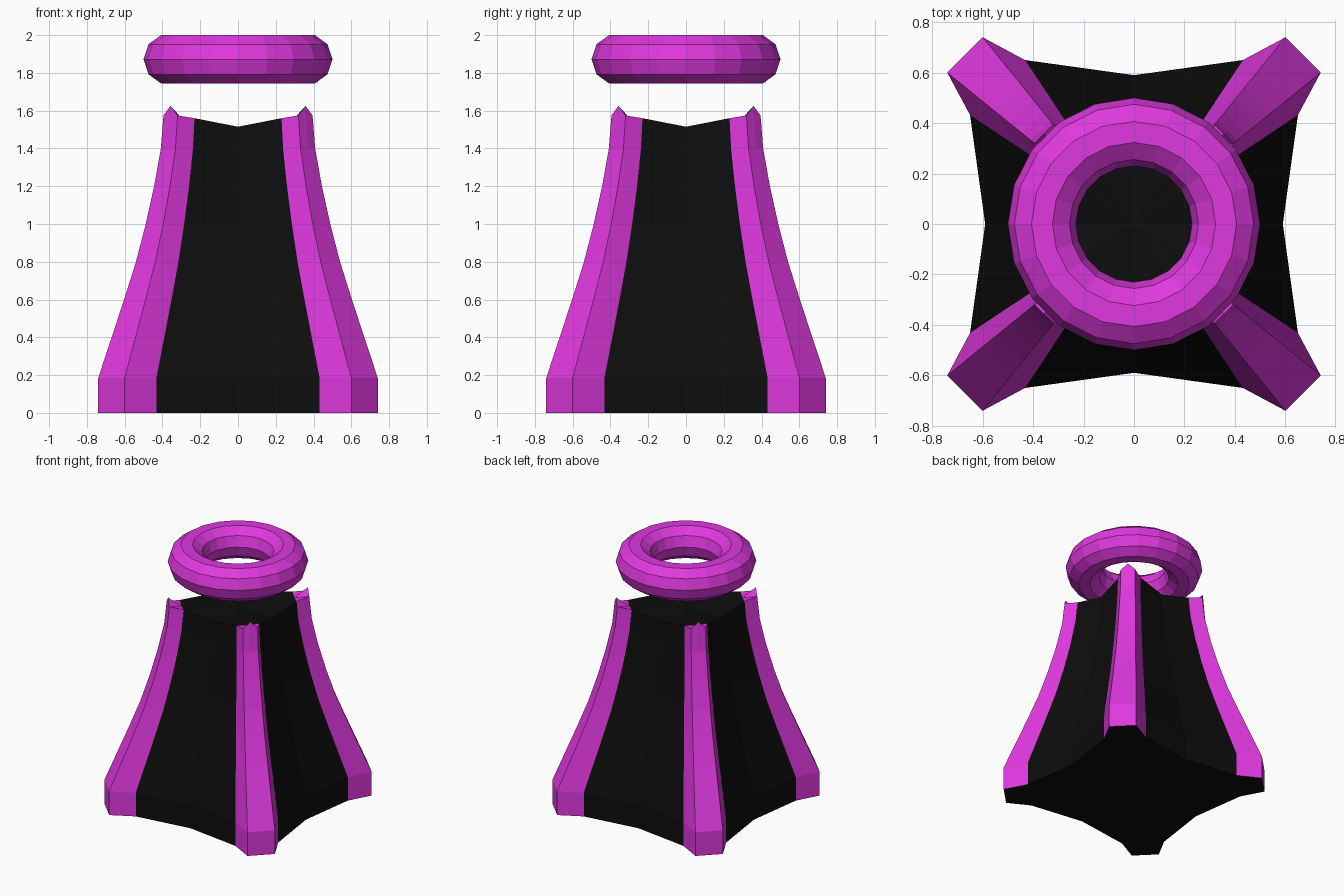
import bpy, bmesh, math
from mathutils import Vector, Matrix

if "Cube" in bpy.data.objects:
    bpy.data.objects.remove(bpy.data.objects["Cube"])


def make_material(name, color):
    m = bpy.data.materials.new(name)
    m.diffuse_color = (*color, 1)
    m.use_nodes = True
    m.node_tree.nodes["Principled BSDF"].inputs["Base Color"].default_value = m.diffuse_color
    return m


black = make_material("black", (0.004, 0.004, 0.004))
magenta = make_material("magenta", (0.74, 0.04, 0.74))


def make_object(name, bm, mats):
    bmesh.ops.recalc_face_normals(bm, faces=bm.faces)
    me = bpy.data.meshes.new(name)
    bm.to_mesh(me)
    bm.free()
    for m in mats:
        me.materials.append(m)
    ob = bpy.data.objects.new(name, me)
    bpy.context.collection.objects.link(ob)
    return ob


# One quarter of the base outline: side middle, then the corner rib
quarter = [(0.59, 0), (0.65, 0.432), (0.74, 0.60), (0.67, 0.67), (0.60, 0.74), (0.432, 0.65)]
N = len(quarter)
outline = []
for k in range(4):
    rot = Matrix.Rotation(k * math.pi / 2, 2)
    outline += [rot @ Vector(p) for p in quarter]

# Height and scale of each level; the top level has a crown-like rim
levels = [(0, 1), (0.185, 1), (0.6, 0.815), (0.8, 0.73), (1.0, 0.66),
          (1.2, 0.6), (1.4, 0.552), (None, 0.533)]
rim = [1.515, 1.56, 1.575, 1.625, 1.575, 1.56]

# Tapered body with magenta ribs at the corners
bm = bmesh.new()
rings = []
for z, s in levels:
    rings.append([bm.verts.new((p.x * s, p.y * s, rim[i % N] if z is None else z))
                  for i, p in enumerate(outline)])
T = len(outline)
for lo, hi in zip(rings, rings[1:]):
    for i in range(T):
        j = (i + 1) % T
        f = bm.faces.new((lo[i], lo[j], hi[j], hi[i]))
        f.material_index = 1 if 1 <= i % N <= 4 else 0
bm.faces.new(rings[0][::-1])

# Sunken top: magenta rib caps around a black centre
top = rings[-1]
centre = bm.verts.new((0, 0, 1.51))
for k in range(4):
    a, b, c, d, e, g = top[k * N:k * N + N]
    nxt = top[(k * N + N) % T]
    inner = bm.verts.new((b.co + g.co) / 2 - Vector((0, 0, 0.01)))
    for tri in ((b, c, inner), (c, d, inner), (d, e, inner), (e, g, inner)):
        bm.faces.new(tri).material_index = 1
    for tri in ((a, b, centre), (b, inner, centre), (inner, g, centre), (g, nxt, centre)):
        bm.faces.new(tri)
make_object("tapered_body", bm, [black, magenta])

# Floating ring above the body
bm = bmesh.new()
MAJ, MIN, R, r, zc = 20, 10, 0.365, 0.135, 1.872
grid = []
for i in range(MAJ):
    u = 2 * math.pi * i / MAJ
    row = []
    for j in range(MIN):
        v = 2 * math.pi * j / MIN
        d = R + r * math.cos(v)
        row.append(bm.verts.new((d * math.cos(u), d * math.sin(u), zc + r * math.sin(v))))
    grid.append(row)
for i in range(MAJ):
    for j in range(MIN):
        i2, j2 = (i + 1) % MAJ, (j + 1) % MIN
        bm.faces.new((grid[i][j], grid[i2][j], grid[i2][j2], grid[i][j2]))
make_object("floating_ring", bm, [magenta])
